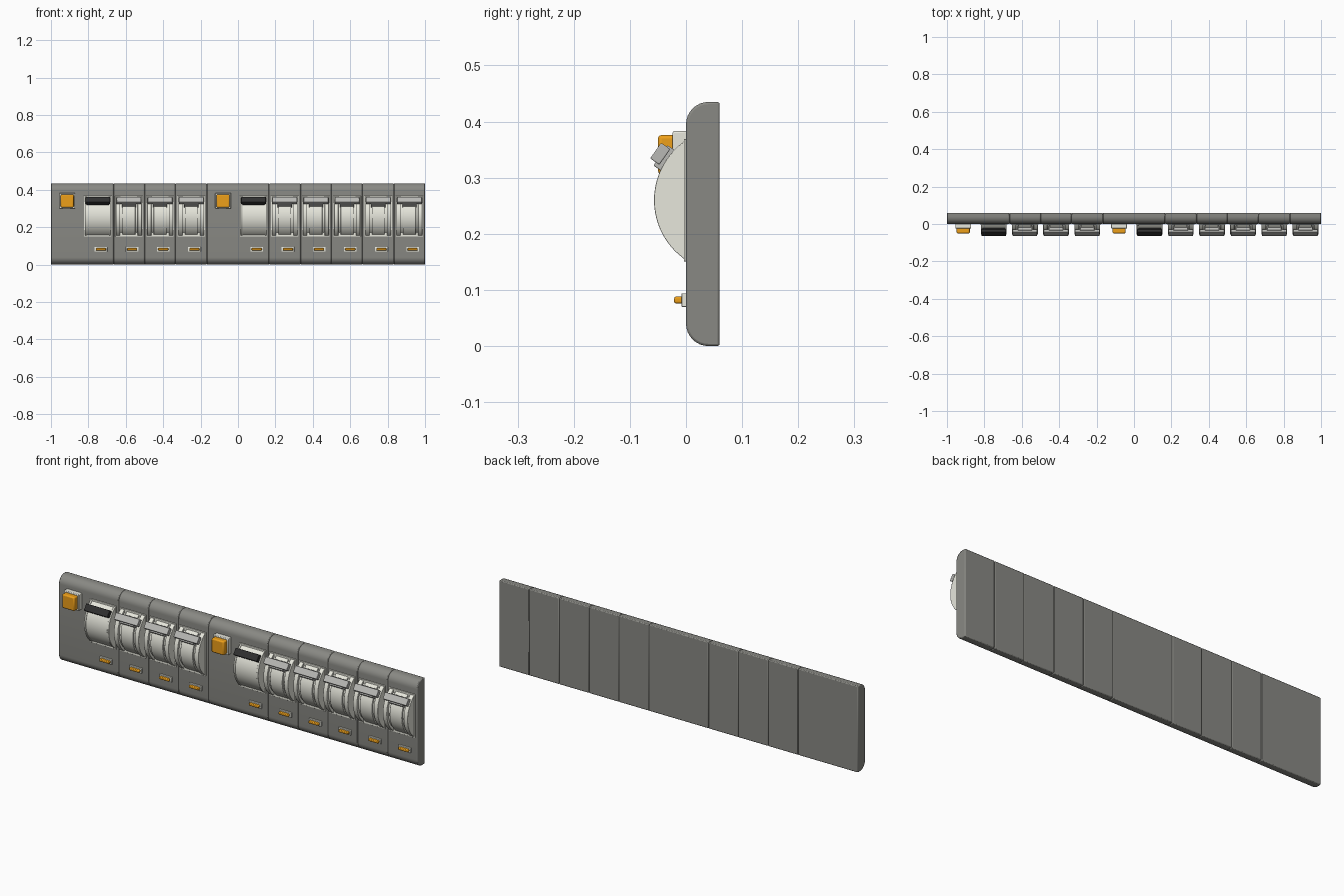
import bpy, bmesh, math

if "Cube" in bpy.data.objects:
    bpy.data.objects.remove(bpy.data.objects["Cube"])


def mat(name, col):
    m = bpy.data.materials.new(name)
    m.diffuse_color = (*col, 1)
    m.use_nodes = True
    m.node_tree.nodes["Principled BSDF"].inputs["Base Color"].default_value = m.diffuse_color
    return m


GREY = mat("panel_grey", (0.25, 0.25, 0.23))
IVORY = mat("ivory", (0.80, 0.80, 0.72))
SILVER = mat("lever_grey", (0.48, 0.48, 0.46))
BLACK = mat("black", (0.03, 0.03, 0.03))
ORANGE = mat("orange", (0.85, 0.35, 0.01))


def extrude(name, profile, x0, x1, material, bevel=0.0, segments=2):
    """Sweep a closed (y, z) profile along x."""
    bm = bmesh.new()
    a = [bm.verts.new((x0, y, z)) for y, z in profile]
    b = [bm.verts.new((x1, y, z)) for y, z in profile]
    n = len(a)
    bm.faces.new(a)
    bm.faces.new(b[::-1])
    for i in range(n):
        j = (i + 1) % n
        bm.faces.new((a[i], b[i], b[j], a[j]))
    bmesh.ops.recalc_face_normals(bm, faces=bm.faces)
    me = bpy.data.meshes.new(name)
    bm.to_mesh(me)
    bm.free()
    me.materials.append(material)
    ob = bpy.data.objects.new(name, me)
    bpy.context.collection.objects.link(ob)
    if bevel:
        mod = ob.modifiers.new("bevel", "BEVEL")
        mod.width = bevel
        mod.segments = segments
        mod.limit_method = "ANGLE"
        mod.angle_limit = math.radians(40)
    bpy.ops.object.select_all(action="DESELECT")
    ob.select_set(True)
    bpy.context.view_layer.objects.active = ob
    bpy.ops.object.shade_smooth_by_angle(angle=math.radians(35))
    return ob


def box(name, x0, x1, y0, y1, z0, z1, material, bevel=0.002):
    return extrude(name, [(y0, z0), (y1, z0), (y1, z1), (y0, z1)], x0, x1, material, bevel)


CY, CZ = 0.072, 0.26      # pivot of the toggle drum
TILT = math.radians(35)


def housing_profile(r=0.04, n=8, h=0.435):
    pts = [(0.06, 0.0), (0.06, h)]
    for i in range(n + 1):
        t = math.pi / 2 * (1 + i / n)
        pts.append((r + r * math.cos(t), h - r + r * math.sin(t)))
    for i in range(n + 1):
        t = math.pi + math.pi / 2 * i / n
        pts.append((r + r * math.cos(t), r + r * math.sin(t)))
    return pts


def drum_profile(r, back=0.004, n=24):
    """Circle segment bulging out of the panel front."""
    a = math.acos((CY - back) / r)
    return [(CY - r * math.cos(a - 2 * a * i / n), CZ + r * math.sin(a - 2 * a * i / n))
            for i in range(n + 1)]


def lever_profile(r0, r1, t0, t1):
    """Rectangle in the tilted radial / tangential frame of the drum."""
    c, s = math.cos(TILT), math.sin(TILT)
    return [(CY - r * c + t * s, CZ + r * s + t * c)
            for r, t in ((r0, t0), (r1, t0), (r1, t1), (r0, t1))]


def toggle(x, wide):
    # rim frame around the drum opening
    box("toggle_frame", x - 0.073, x + 0.073, -0.004, 0.004, 0.151, 0.369, IVORY, 0.001)
    if wide:
        # smooth drum with thin rims and a black lever
        extrude("drum", drum_profile(0.126), x - 0.06, x + 0.06, IVORY)
        for s in (-1, 1):
            xs = sorted((x + s * 0.06, x + s * 0.069))
            extrude("drum_rim", drum_profile(0.129), *xs, IVORY, 0.001)
        extrude("lever_neck", lever_profile(0.118, 0.137, -0.014, 0.014),
                x - 0.06, x + 0.06, BLACK, 0.001)
        extrude("lever", lever_profile(0.133, 0.154, -0.017, 0.017),
                x - 0.066, x + 0.066, BLACK, 0.002)
    else:
        # cheeks, sunken core and raised centre strip
        extrude("drum_core", drum_profile(0.117), x - 0.06, x + 0.06, IVORY)
        extrude("drum_strip", drum_profile(0.125), x - 0.034, x + 0.034, IVORY, 0.001)
        for s in (-1, 1):
            xs = sorted((x + s * 0.047, x + s * 0.069))
            extrude("drum_cheek", drum_profile(0.129), *xs, IVORY, 0.001)
        extrude("lever_neck", lever_profile(0.11, 0.142, -0.024, 0.02),
                x - 0.038, x + 0.038, SILVER, 0.002)
        extrude("lever", lever_profile(0.134, 0.154, -0.017, 0.017),
                x - 0.066, x + 0.066, SILVER, 0.002)


def indicator(x):
    box("indicator_base", x - 0.034, x + 0.034, -0.008, 0.004, 0.070, 0.094, IVORY, 0.001)
    box("indicator_lamp", x - 0.027, x + 0.027, -0.021, 0, 0.076, 0.088, ORANGE, 0.003)


def test_button(x):
    box("test_button_base", x - 0.042, x + 0.042, -0.024, 0.004, 0.300, 0.383, IVORY, 0.003)
    box("test_button", x - 0.035, x + 0.035, -0.05, 0, 0.306, 0.376, ORANGE, 0.006)


# row of modules: 2 = wide unit with test button, 1 = single breaker
U = 1 / 6
x = -1.0
for units in (2, 1, 1, 1, 2, 1, 1, 1, 1, 1):
    end = x + units * U
    extrude("housing", housing_profile(), x, end, GREY, 0.004)
    centre = end - U / 2
    toggle(centre, units == 2)
    indicator(centre + 0.017)
    if units == 2:
        test_button(x + 0.087)
    x = end
